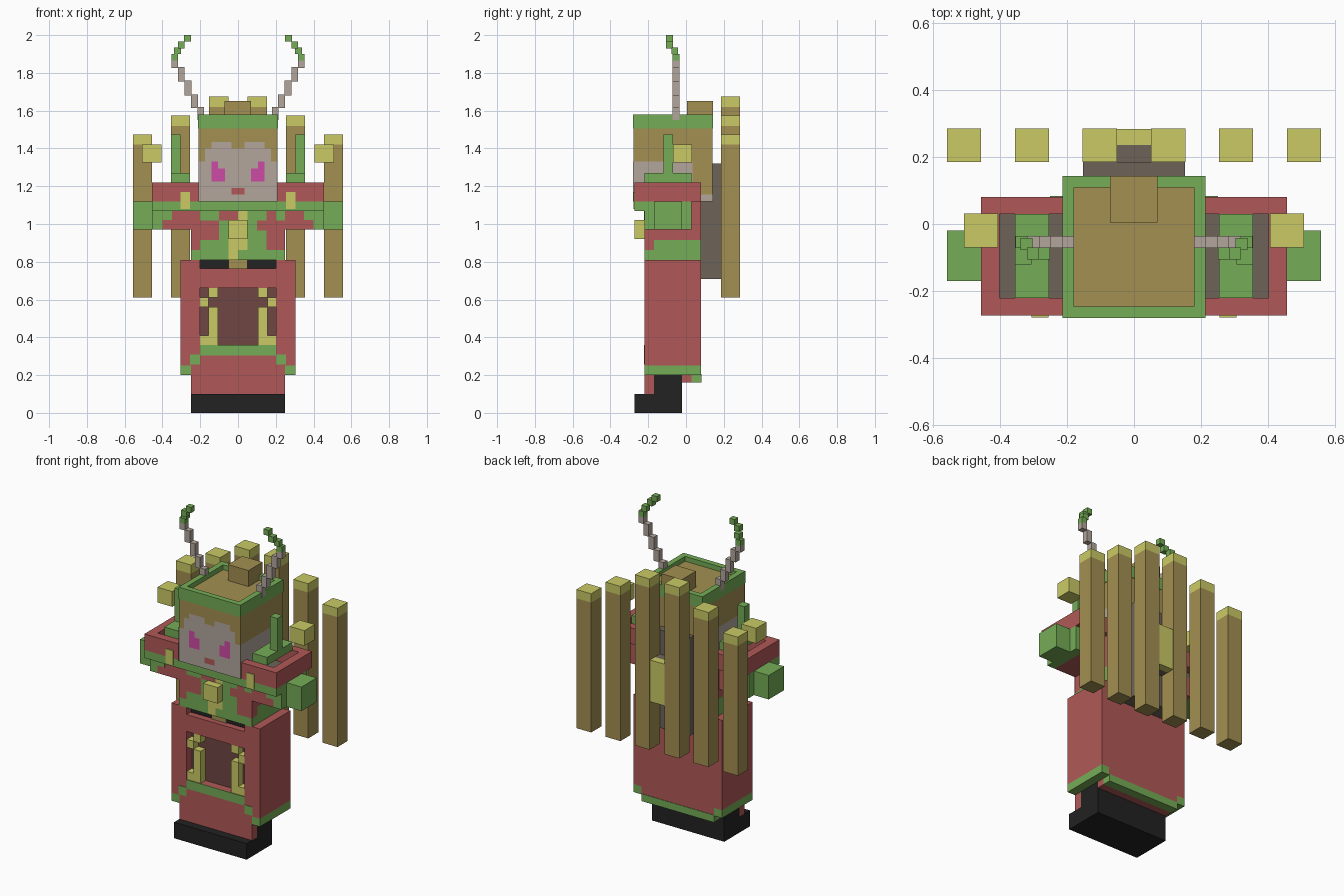
import bpy, bmesh

if "Cube" in bpy.data.objects:
    bpy.data.objects.remove(bpy.data.objects["Cube"])


def lin(c):
    c /= 255
    return c / 12.92 if c <= 0.04045 else ((c + 0.055) / 1.055) ** 2.4


MATS = {}
for key, name, rgb in [
        ("R", "robe red", (176, 89, 87)), ("G", "trim green", (117, 172, 86)),
        ("B", "wood brown", (164, 144, 82)), ("Y", "gold", (202, 202, 102)),
        ("S", "pale skin", (178, 166, 156)), ("A", "ash grey", (109, 100, 89)),
        ("K", "black", (34, 34, 34)), ("M", "magenta", (206, 75, 165)),
        ("D", "dark maroon", (110, 70, 67))]:
    m = bpy.data.materials.new(name)
    m.diffuse_color = (*[lin(v) for v in rgb], 1)
    m.use_nodes = True
    m.node_tree.nodes["Principled BSDF"].inputs["Base Color"].default_value = m.diffuse_color
    MATS[key] = m


def finish(name, bm, keys):
    me = bpy.data.meshes.new(name)
    bm.to_mesh(me)
    bm.free()
    ob = bpy.data.objects.new(name, me)
    bpy.context.collection.objects.link(ob)
    for k in keys:
        me.materials.append(MATS[k])
    return ob


def box(name, key, x0, x1, y0, y1, z0, z1):
    """Axis-aligned block between the given limits."""
    bm = bmesh.new()
    bmesh.ops.create_cube(bm, size=1)
    for v in bm.verts:
        v.co = (x1 if v.co.x > 0 else x0, y1 if v.co.y > 0 else y0, z1 if v.co.z > 0 else z0)
    return finish(name, bm, key)


def pair(name, key, x0, x1, *yz):
    """The same block on both sides of the body."""
    box(name + "_right", key, x0, x1, *yz)
    box(name + "_left", key, -x1, -x0, *yz)


def painted(name, rows, place, w, h, flip=False):
    """Thin pixel panel: rows run top to bottom, place(u, v) gives the 3D point."""
    bm = bmesh.new()
    keys = sorted(set("".join(rows)) - {"."})
    for r, row in enumerate(rows):
        v1, v0 = (len(rows) - r) * h, (len(rows) - r - 1) * h
        for c, k in enumerate(row):
            if k == ".":
                continue
            pts = [(c * w, v0), ((c + 1) * w, v0), ((c + 1) * w, v1), (c * w, v1)]
            if flip:
                pts.reverse()
            f = bm.faces.new([bm.verts.new(place(*p)) for p in pts])
            f.material_index = keys.index(k)
    bmesh.ops.remove_doubles(bm, verts=bm.verts, dist=1e-5)
    finish(name, bm, keys)


# Boots and lower legs
box("boots", "K", -.25, .25, -.272, -.02, 0, .10)
box("lower_legs", "K", -.25, .25, -.17, -.02, .10, .20)

# Skirt: front panel framed around a recessed window
box("skirt_lining", "D", -.245, .245, -.17, .03, .20, .74)
box("back_lining", "R", -.25, .25, -.02, .03, .16, .25)
box("front_panel_bottom", "R", -.25, .25, -.22, -.17, .10, .36)
box("front_panel_top", "R", -.25, .25, -.22, -.17, .66, .765)
pair("front_panel_side", "R", .20, .25, -.22, -.17, .36, .66)
pair("front_panel_tab", "R", .20, .25, -.22, -.17, .765, .81)
pair("skirt_side", "R", .25, .305, -.22, .08, .25, .81)
pair("skirt_side_hem", "G", .25, .305, -.22, .08, .20, .25)
box("skirt_back", "R", -.25, .25, .03, .08, .20, .81)
box("skirt_back_hem", "G", -.25, .25, .03, .083, .16, .205)
box("front_trim", "G", -.20, .20, -.223, -.215, .305, .36)
pair("front_trim_corner", "G", .20, .255, -.223, -.215, .255, .31)

# Gold clasps in the window
pair("clasp_long", "Y", .105, .155, -.218, -.17, .36, .56)
pair("clasp_top", "Y", .105, .155, -.218, -.17, .61, .66)
pair("clasp_mid", "Y", .155, .20, -.218, -.17, .56, .61)
pair("clasp_low", "Y", .155, .20, -.218, -.17, .36, .41)

# Belt and torso
box("belt", "K", -.20, .20, -.18, .03, .70, .82)
box("buckle", "B", -.05, .05, -.188, -.18, .765, .81)
box("torso", "R", -.25, .25, -.22, .08, .81, 1.12)
painted("torso_pattern", [
    "RGGRRYGGRG",
    "RRRGYYGRRR",
    "RRRGYYGGRR",
    "RGGGYYGGRR",
    "GGGGYGGGGG"], lambda u, v: (-.25 + u, -.224, .81 + v), .05, .052)
for s in (-1, 1):
    painted("torso_side_trim", [".GGGGG", "GGGGGG"],
            lambda u, v: (s * .253, -.22 + u, .81 + v), .05, .053, s < 0)
box("chest_gem", "Y", -.05, .05, -.272, -.22, .92, 1.02)
box("collar_band", "G", -.455, .455, -.272, -.22, 1.07, 1.12)

# Shoulders: hollow red frames with a green bridge and post
pair("shoulder_front", "R", .20, .455, -.272, -.22, 1.12, 1.22)
pair("shoulder_back", "R", .20, .455, .03, .08, 1.12, 1.22)
pair("shoulder_outer", "R", .40, .455, -.22, .03, 1.12, 1.22)
pair("shoulder_floor", "A", .20, .40, -.22, .03, 1.09, 1.125)
pair("shoulder_bridge", "G", .253, .355, -.22, .03, 1.22, 1.27)
pair("shoulder_post", "G", .305, .355, -.12, -.07, 1.27, 1.475)
pair("shoulder_block", "Y", .405, .507, -.07, .032, 1.325, 1.42)
pair("shoulder_tassel", "Y", .255, .305, -.278, -.27, 1.08, 1.17)

# Arms and hands
pair("sleeve", "R", .25, .40, -.22, .03, .97, 1.12)
pair("cuff", "G", .40, .455, -.22, .03, .97, 1.12)
pair("sleeve_trim", "G", .35, .40, -.223, -.215, 1.02, 1.07)
pair("hand", "G", .455, .557, -.17, -.02, .97, 1.12)

# Head with painted face and hair
box("head", "B", -.21, .21, -.277, .14, 1.12, 1.51)
painted("face", [
    "BBBBBBBBBBBB",
    "BBBBBBBBBBBB",
    "BBSSSBBSSSBB",
    "BSSSSSSSSSSB",
    "BSSSSSSSSSSB",
    "SSMSSSSSSMSS",
    "SSMMSSSSMMSS",
    "SSMMSSSSMMSS",
    "SSSSSSSSSSSS",
    "SSSSSRRSSSSS",
    "SSSSSSSSSSSS"], lambda u, v: (-.21 + u, -.281, 1.12 + v), .035, .035)
for s in (-1, 1):
    painted("cheek", ["SSSSSSSSS..."] * 5 + ["SSSSSSSSSSSS"],
            lambda u, v: (s * .213, -.28 + u, 1.12 + v), .035, .035, s < 0)
box("nape", "S", -.21, .21, .137, .143, 1.12, 1.155)

# Hat: green rim, recessed crown and topknot
pair("rim_side", "G", .178, .213, -.28, .143, 1.505, 1.58)
box("rim_front", "G", -.178, .178, -.28, -.245, 1.505, 1.58)
box("rim_back", "G", -.178, .178, .108, .143, 1.505, 1.58)
box("crown", "B", -.178, .178, -.245, .108, 1.50, 1.55)
box("topknot", "B", -.072, .07, .004, .143, 1.55, 1.65)

# Antlers: chains of small blocks, (x, y, z0, z1, colour)
for x, y, z0, z1, k in [
        (.197, -.053, 1.55, 1.62, "S"), (.230, -.053, 1.615, 1.685, "S"),
        (.265, -.053, 1.68, 1.76, "S"), (.300, -.053, 1.755, 1.83, "S"),
        (.335, -.053, 1.825, 1.865, "S"), (.335, -.053, 1.865, 1.90, "G"),
        (.320, -.06, 1.90, 1.935, "G"), (.300, -.088, 1.93, 1.967, "G"),
        (.268, -.088, 1.965, 2.0, "G")]:
    pair("antler", k, x - .018, x + .018, y - .018, y + .018, z0, z1)

# Back frame with its gold joint
box("back_pack", "A", -.152, .152, .08, .185, .71, 1.32)
box("back_joint", "A", -.05, .05, .185, .235, .91, 1.17)
box("back_joint_gold", "Y", -.05, .05, .235, .283, .91, 1.17)

# Six hanging bars with gold caps
for x, top in [(.102, 1.675), (.304, 1.575), (.506, 1.475)]:
    pair("bar", "B", x - .051, x + .051, .185, .285, .61, top - .055)
    pair("bar_cap", "Y", x - .051, x + .051, .185, .285, top - .055, top)
